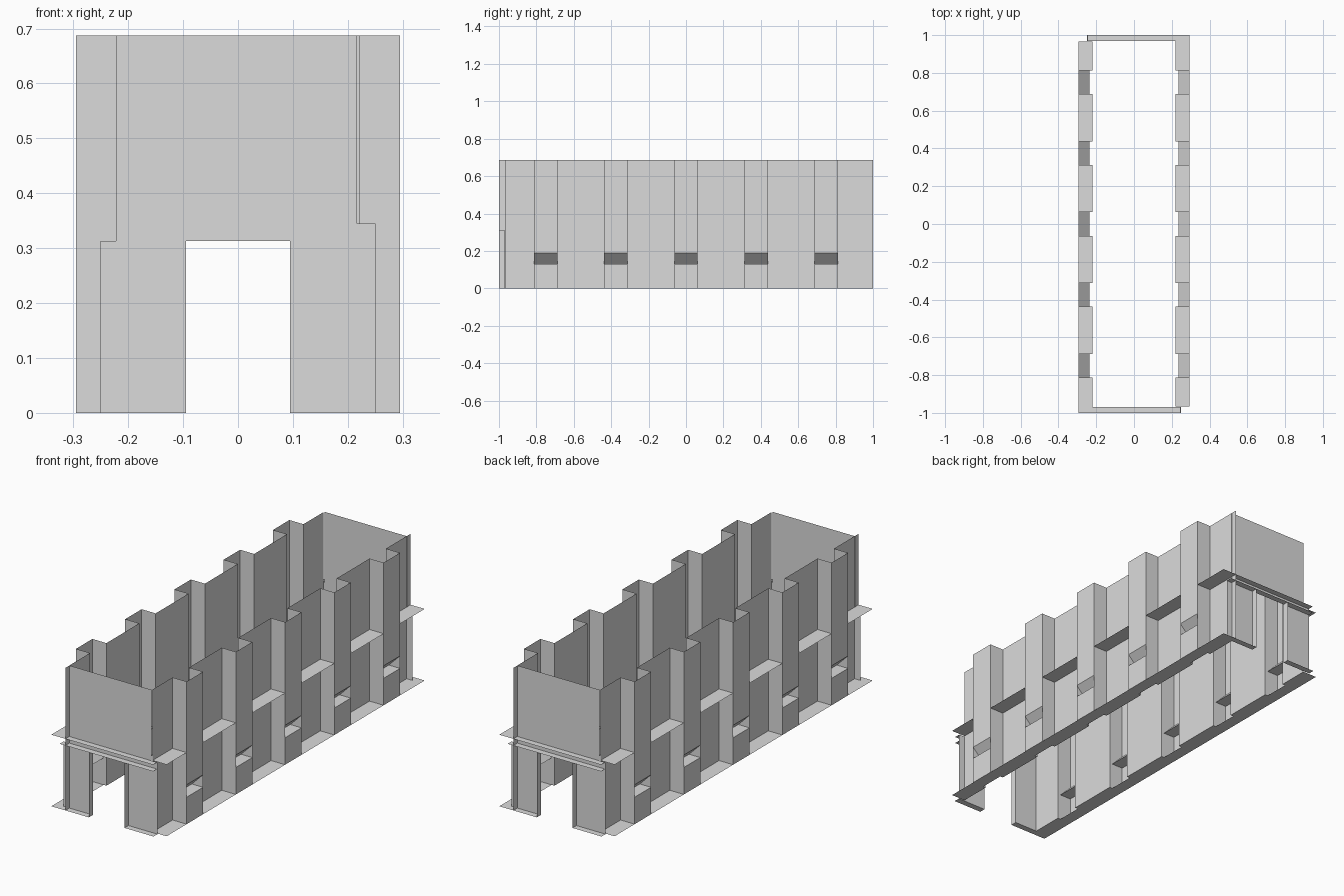
import bpy, bmesh, math
from mathutils import Matrix

cube = bpy.data.objects.get("Cube")
if cube:
    bpy.data.objects.remove(cube, do_unlink=True)

# One plain grey
GREY = (0.71, 0.71, 0.71, 1)
grey = bpy.data.materials.new("light_grey")
grey.use_nodes = True
grey.diffuse_color = GREY
grey.node_tree.nodes["Principled BSDF"].inputs["Base Color"].default_value = GREY

TOP, LEDGE, LINTEL = 0.687, 0.345, 0.313
OUT, WALL, VENT = 0.295, 0.22, 0.235   # pilaster face, bay wall, back of the vent
VENT_LOW, VENT_HIGH = 0.13, 0.19
FRONT, PANEL = -1.0, -0.97
JAMB, DOOR = 0.25, 0.095
START, END, HALF = -0.965, 1.0, 0.0625


def face(bm, pts):
    bm.faces.new([bm.verts.new(p) for p in pts])


def sweep(bm, profile, y0, y1):
    """Sheet made by running an (x, z) profile along y."""
    for (xa, za), (xb, zb) in zip(profile, profile[1:]):
        face(bm, [(xa, y0, za), (xb, y0, zb), (xb, y1, zb), (xa, y1, za)])


def flat(bm, x0, x1, y0, y1, z):
    face(bm, [(x0, y0, z), (x1, y0, z), (x1, y1, z), (x0, y1, z)])


def upright(bm, x0, x1, y, z0, z1):
    face(bm, [(x0, y, z0), (x1, y, z0), (x1, y, z1), (x0, y, z1)])


def finish(bm, name):
    """Make the part and its half-turn twin at the opposite side."""
    bmesh.ops.remove_doubles(bm, verts=bm.verts, dist=1e-5)
    for suffix, turn in (("a", 0), ("b", math.pi)):
        mesh = bpy.data.meshes.new(f"{name}_{suffix}")
        bm.to_mesh(mesh)
        mesh.transform(Matrix.Rotation(turn, 4, 'Z'))
        mesh.materials.append(grey)
        obj = bpy.data.objects.new(f"{name}_{suffix}", mesh)
        bpy.context.collection.objects.link(obj)
    bm.free()


centres = [0.375 * i for i in range(-2, 3)]

# Wall bays: flat wall with a ledge at mid height and a base flange
edges = [START] + [c + s * HALF for c in centres for s in (-1, 1)] + [END]
bays = bmesh.new()
for y0, y1 in zip(edges[::2], edges[1::2]):
    sweep(bays, [(WALL, TOP), (WALL, 0), (OUT, 0)], y0, y1)
    flat(bays, WALL, OUT, y0, y1, LEDGE)
finish(bays, "wall_bays")

# Pilasters: hollow boxes with a wedge-shaped vent cut in the face
pilasters = bmesh.new()
for c in centres:
    y0, y1 = c - HALF, c + HALF
    sweep(pilasters, [(OUT, TOP), (OUT, VENT_HIGH), (VENT, VENT_LOW),
                      (OUT, VENT_LOW), (OUT, 0), (VENT, 0)], y0, y1)
    upright(pilasters, WALL, OUT, y0, 0, TOP)
    face(pilasters, [(OUT, y1, 0), (WALL, y1, 0), (WALL, y1, TOP), (OUT, y1, TOP)])
finish(pilasters, "pilasters")

# End wall: upper panel and lintel band
end = bmesh.new()
upright(end, -0.222, 0.217, PANEL, LEDGE, TOP)
upright(end, -0.222, JAMB, PANEL, LINTEL, LEDGE)
finish(end, "end_panel")

# Return of the side wall, its ledge and flange at the corner
corner = bmesh.new()
face(corner, [(-WALL, FRONT, 0), (-WALL, PANEL, 0), (-WALL, PANEL, TOP), (-WALL, FRONT, TOP)])
finish(corner, "corner_return")

# Two thin ledges over the doorway
ledges = bmesh.new()
flat(ledges, -WALL, 0.247, FRONT, PANEL, LEDGE)
flat(ledges, -JAMB, 0.247, FRONT, PANEL, LINTEL)
finish(ledges, "end_ledges")

# Door jambs with base flanges and narrow returns
jambs = bmesh.new()
for x0, x1 in ((-JAMB, -DOOR), (DOOR, JAMB)):
    upright(jambs, x0, x1, PANEL, 0, LINTEL)
    flat(jambs, x0, x1, FRONT, PANEL, 0)
for x in (-DOOR, DOOR):
    face(jambs, [(x, FRONT, 0), (x, PANEL, 0), (x, PANEL, LINTEL), (x, FRONT, LINTEL)])
finish(jambs, "door_jambs")
